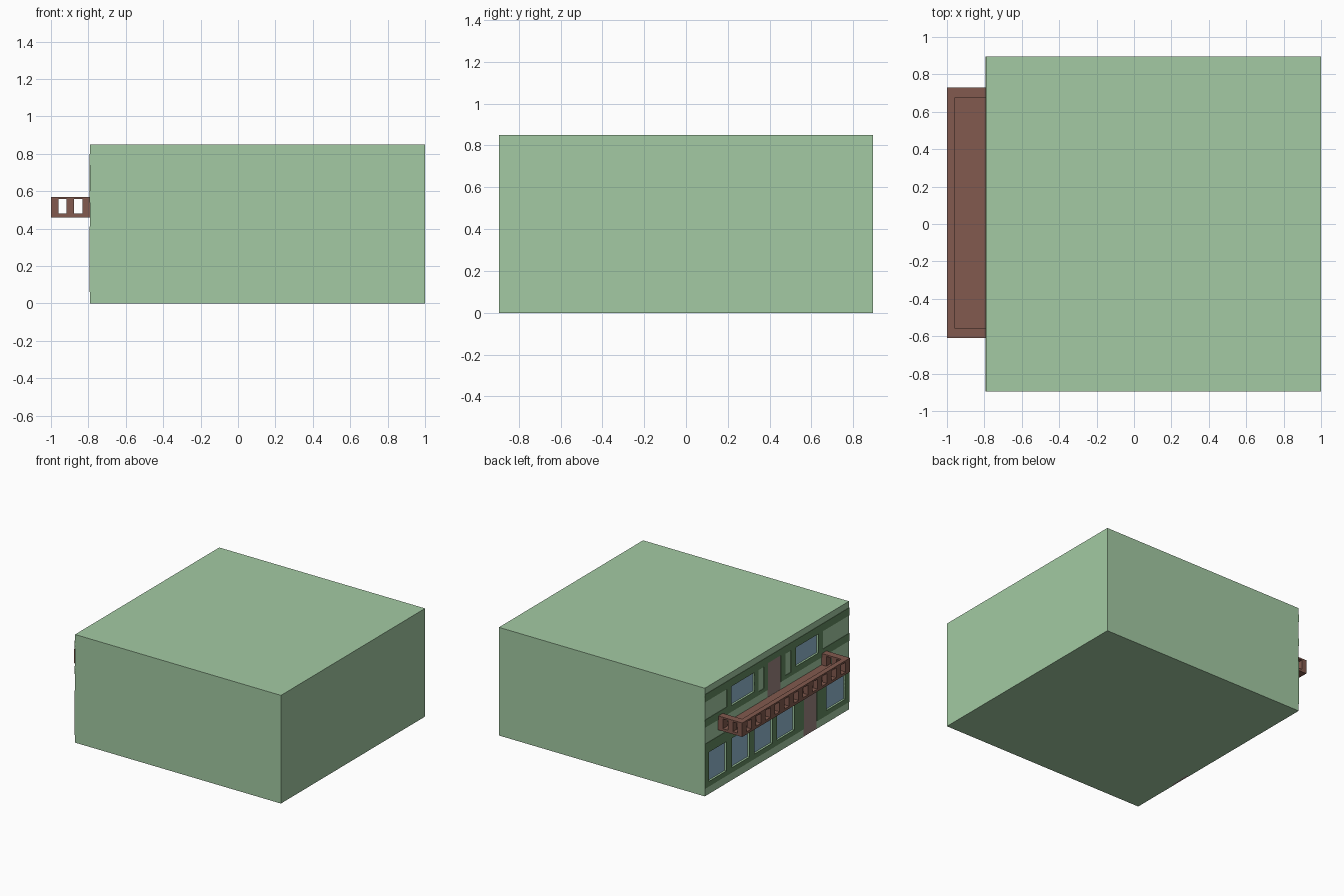
import bpy, bmesh
from mathutils import Matrix, Vector

if "Cube" in bpy.data.objects:
    bpy.data.objects.remove(bpy.data.objects["Cube"])

FX = -0.79           # facade plane
TRIM = 0.003         # how far the trim stands proud
DEPTH = 0.015        # recess of windows and doors


def mat(name, *rgb):
    m = bpy.data.materials.new(name)
    lin = [((c / 255 + 0.055) / 1.055) ** 2.4 for c in rgb]
    m.diffuse_color = (*lin, 1)
    m.use_nodes = True
    m.node_tree.nodes["Principled BSDF"].inputs["Base Color"].default_value = m.diffuse_color
    return m


WALL = mat("wall_green", 163, 202, 163)
DARK = mat("trim_green", 100, 138, 96)
GLASS = mat("glass_blue", 146, 184, 208)
DOOR = mat("door_grey_brown", 156, 134, 130)
BROWN = mat("balcony_brown", 130, 90, 78)


def boxes(name, items, material=None):
    """One object made of boxes given as (x0, x1, y0, y1, z0, z1)."""
    bm = bmesh.new()
    for x0, x1, y0, y1, z0, z1 in items:
        centre = Vector((x0 + x1, y0 + y1, z0 + z1)) / 2
        size = (x1 - x0, y1 - y0, z1 - z0, 1)
        bmesh.ops.create_cube(bm, size=1, matrix=Matrix.Translation(centre) @ Matrix.Diagonal(size))
    me = bpy.data.meshes.new(name)
    bm.to_mesh(me)
    bm.free()
    ob = bpy.data.objects.new(name, me)
    bpy.context.collection.objects.link(ob)
    if material:
        me.materials.append(material)
    return ob


def on_facade(rects, x0, x1):
    return [(x0, x1, *r) for r in rects]


def cut(ob, cutter):
    mod = ob.modifiers.new("openings", 'BOOLEAN')
    mod.object = cutter
    mod.operation = 'DIFFERENCE'
    mod.solver = 'EXACT'


# Openings on the facade as (y0, y1, z0, z1)
ground_windows = [(y0, y1, 0.10, 0.33) for y0, y1 in
                  ((0.63, 0.845), (0.345, 0.56), (0.06, 0.28), (-0.215, 0.0), (-0.845, -0.61))]
upper_windows = [(0.28, 0.565, 0.59, 0.74), (-0.51, -0.235, 0.59, 0.74)]
windows = ground_windows + upper_windows
doors = [(-0.495, -0.33, 0.0, 0.34), (-0.045, 0.115, 0.48, 0.75)]
panels = [(0.165, 0.235, 0.57, 0.74), (-0.17, -0.105, 0.57, 0.74)]

# Cutters
recesses = boxes("recess_cutter", on_facade(windows, FX - 0.05, FX + DEPTH)
                 + on_facade([(-0.495, -0.33, -0.02, 0.34), doors[1]], FX - 0.05, FX + DEPTH))
panel_cut = boxes("panel_cutter", on_facade(panels, FX - 0.05, FX + DEPTH))
for c in (recesses, panel_cut):
    c.hide_render = True
    c.hide_set(True)

# House body
cut(boxes("house_body", [(FX, 1.0, -0.895, 0.895, 0, 0.85)], WALL), recesses)

# Dark trim around the openings
tx = (FX - TRIM, FX + 0.002)
ground_trim = boxes("ground_floor_trim", [(*tx, -0.895, 0.895, 0.06, 0.41)], DARK)
upper_trim = boxes("upper_floor_trim", [(*tx, -0.57, 0.625, 0.54, 0.80)], DARK)
for t in (ground_trim, upper_trim):
    cut(t, recesses)
cut(upper_trim, panel_cut)
boxes("side_bands", [(*tx, y0, y1, z0, z1)
                     for y0, y1 in ((-0.895, -0.57), (0.625, 0.895))
                     for z0, z1 in ((0.54, 0.60), (0.74, 0.80))], DARK)

# Glass and door leaves at the back of the recesses
boxes("window_glass", on_facade(windows, FX + DEPTH - 0.002, FX + DEPTH + 0.002), GLASS)
boxes("doors", on_facade(doors, FX + 0.001, FX + DEPTH + 0.002), DOOR)

# Balcony: floor, top rail, corner and intermediate posts
Y0, Y1, IX = -0.61, 0.73, -0.96
E0, E1 = Y0 + 0.055, Y1 - 0.055
Z0, ZF, ZR, Z1 = 0.46, 0.48, 0.557, 0.57
boxes("balcony_floor", [(-1, FX, Y0, Y1, Z0, ZF)], BROWN)
boxes("balcony_top_rail", [(-1, IX, Y0, Y1, ZR, Z1),
                           (IX, FX, Y0, E0, ZR, Z1),
                           (IX, FX, E1, Y1, ZR, Z1)], BROWN)
posts = []
for ya, yb in ((Y0, E0), (E1, Y1)):
    posts += [(-1, IX, ya, yb, ZF, ZR),
              (-0.918, -0.876, ya, yb, ZF, ZR),
              (-0.832, FX, ya, yb, ZF, ZR)]
HOLES, HOLE_W = 11, 0.06
post_w = (E1 - E0 - HOLES * HOLE_W) / (HOLES - 1)
for i in range(HOLES - 1):
    y = E0 + HOLE_W + i * (HOLE_W + post_w)
    posts.append((-1, IX, y, y + post_w, ZF, ZR))
boxes("balcony_posts", posts, BROWN)
